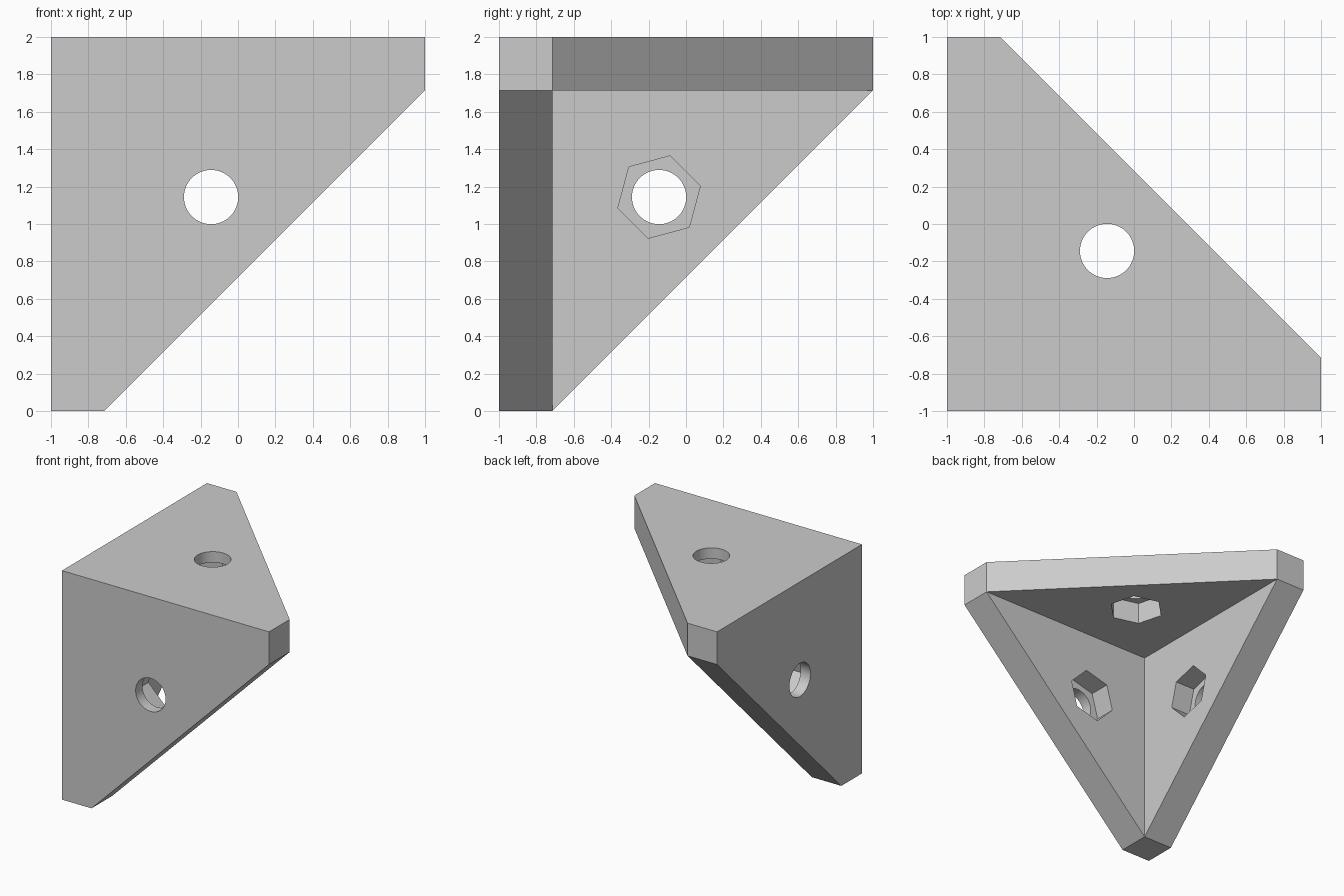
import bpy, bmesh, math
from mathutils import Vector

if "Cube" in bpy.data.objects:
    bpy.data.objects.remove(bpy.data.objects["Cube"], do_unlink=True)

SIZE = 2.0          # arm length from the outer corner
WALL = 0.285        # plate thickness
CENTRE = 0.856      # hole centre, measured from the outer corner
POCKET = 0.19       # nut pocket depth

grey = bpy.data.materials.new("light grey")
grey.use_nodes = True
colour = (0.6, 0.6, 0.6, 1)
grey.diffuse_color = colour
grey.node_tree.nodes["Principled BSDF"].inputs["Base Color"].default_value = colour


def place(p, turn):
    """Cycle the three axes, then measure from the outer corner of the bracket."""
    a, b, c = (p[(i - turn) % 3] for i in range(3))
    return Vector((a - 1, b - 1, SIZE - c))


def make_object(name, polygons, turn_list):
    bm = bmesh.new()
    for turn in turn_list:
        for poly in polygons:
            bm.faces.new([bm.verts.new(place(p, turn)) for p in poly])
    bmesh.ops.remove_doubles(bm, verts=bm.verts[:], dist=1e-5)
    bmesh.ops.recalc_face_normals(bm, faces=bm.faces[:])
    mesh = bpy.data.meshes.new(name)
    bm.to_mesh(mesh)
    bm.free()
    mesh.materials.append(grey)
    obj = bpy.data.objects.new(name, mesh)
    bpy.context.collection.objects.link(obj)
    return obj


def prism(name, radius, sides, low, high, turn):
    """Prism across one plate, with a corner pointing along the diagonal."""
    ring = []
    for i in range(sides):
        ang = math.pi / 4 + math.tau * i / sides
        ring.append((CENTRE + radius * math.cos(ang), CENTRE + radius * math.sin(ang)))
    polys = [[(x, y, low) for x, y in ring], [(x, y, high) for x, y in ring]]
    for (x, y), (u, v) in zip(ring, ring[1:] + ring[:1]):
        polys.append([(x, y, low), (u, v, low), (u, v, high), (x, y, high)])
    obj = make_object(name, polys, [turn])
    obj.hide_render = True
    return obj


# Three joined plates: one third of the shell, repeated around the diagonal
L, T = SIZE, WALL
outer_face = [(0, 0, 0), (L, 0, 0), (L, T, 0), (T, L, 0), (0, L, 0)]
inner_face = [(T, T, T), (L, T, T), (T, L, T)]
sloped_edge = [(L, T, 0), (T, L, 0), (T, L, T), (L, T, T)]
arm_end = [(L, 0, 0), (L, T, 0), (L, T, T), (L, 0, T)]
bracket = make_object("corner_bracket",
                      [outer_face, inner_face, sloped_edge, arm_end], range(3))

# Bolt hole and hexagonal nut pocket in each plate
bpy.context.view_layer.objects.active = bracket
bracket.select_set(True)
for turn in range(3):
    cutters = [prism("bolt_hole_cutter", 0.145, 64, -0.1, T + 0.1, turn),
               prism("nut_pocket_cutter", 0.228, 6, T - POCKET, T + 0.1, turn)]
    for cutter in cutters:
        mod = bracket.modifiers.new("cut", 'BOOLEAN')
        mod.operation = 'DIFFERENCE'
        mod.solver = 'EXACT'
        mod.object = cutter
        bpy.ops.object.modifier_apply(modifier=mod.name)
        bpy.data.objects.remove(cutter, do_unlink=True)

bpy.ops.object.shade_smooth_by_angle(angle=math.radians(30))
